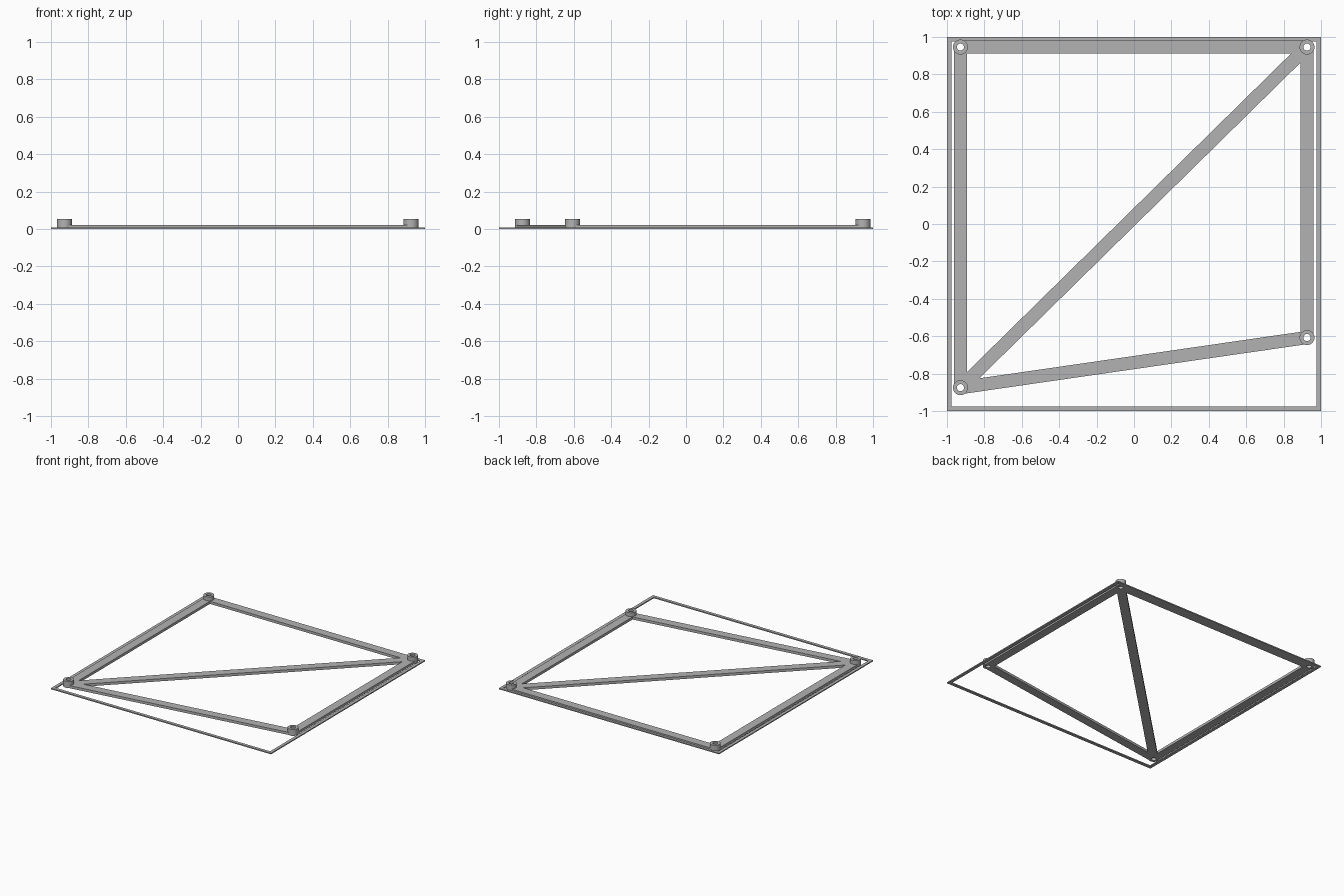
import bpy, bmesh
from math import cos, sin, pi
from mathutils import Vector

old = bpy.data.objects.get("Cube")
if old:
    bpy.data.objects.remove(old, do_unlink=True)

grey = bpy.data.materials.new("plain_grey")
grey.use_nodes = True
COLOUR = (0.45, 0.45, 0.45, 1)
grey.diffuse_color = COLOUR
grey.node_tree.nodes["Principled BSDF"].inputs["Base Color"].default_value = COLOUR

RAIL_W, RAIL_H = 0.07, 0.021
BOSS_R, HOLE_R, BOSS_H = 0.04, 0.019, 0.053


def finish(name, bm):
    bmesh.ops.recalc_face_normals(bm, faces=bm.faces)
    mesh = bpy.data.meshes.new(name)
    bm.to_mesh(mesh)
    bm.free()
    mesh.materials.append(grey)
    obj = bpy.data.objects.new(name, mesh)
    bpy.context.collection.objects.link(obj)
    return obj


def ring(name, outer, inner, height):
    """Closed solid between two matching outlines, from the ground up."""
    bm = bmesh.new()
    loops = [[bm.verts.new((x, y, z)) for x, y in pts]
             for pts, z in ((outer, 0), (outer, height), (inner, height), (inner, 0))]
    n = len(outer)
    for k in range(4):
        a, b = loops[k], loops[(k + 1) % 4]
        for i in range(n):
            j = (i + 1) % n
            bm.faces.new((a[i], a[j], b[j], b[i]))
    return finish(name, bm)


def circle(centre, radius, n=40):
    return [(centre.x + radius * cos(2 * pi * i / n),
             centre.y + radius * sin(2 * pi * i / n)) for i in range(n)]


def square(s):
    return [(-s, -s), (s, -s), (s, s), (-s, s)]


def rail(name, a, b):
    """Flat bar between two bosses, stopping short of their holes."""
    d = (b - a).normalized()
    side = Vector((-d.y, d.x)) * RAIL_W / 2
    a, b = a + d * 0.02, b - d * 0.02
    bm = bmesh.new()
    base = bm.faces.new([bm.verts.new((p.x, p.y, 0))
                         for p in (a - side, b - side, b + side, a + side)])
    ext = bmesh.ops.extrude_face_region(bm, geom=[base], use_keep_orig=True)
    top = [g for g in ext["geom"] if isinstance(g, bmesh.types.BMVert)]
    bmesh.ops.translate(bm, verts=top, vec=(0, 0, RAIL_H))
    return finish(name, bm)


# Thin square outline
ring("outer_frame", square(1), square(0.975), 0.009)

# Hollow corner bosses
corners = {
    "front_right": Vector((-0.928, -0.875)),
    "front_left": Vector((0.925, -0.607)),
    "back_left": Vector((0.925, 0.946)),
    "back_right": Vector((-0.928, 0.946)),
}
for label, c in corners.items():
    boss = ring(label + "_boss", circle(c, BOSS_R), circle(c, HOLE_R), BOSS_H)
    bpy.ops.object.select_all(action="DESELECT")
    boss.select_set(True)
    bpy.context.view_layer.objects.active = boss
    bpy.ops.object.shade_smooth_by_angle()

# Rails joining the bosses, with one diagonal brace
for name, a, b in (
    ("front_rail", "front_right", "front_left"),
    ("left_rail", "front_left", "back_left"),
    ("back_rail", "back_left", "back_right"),
    ("right_rail", "back_right", "front_right"),
    ("diagonal_brace", "front_right", "back_left"),
):
    rail(name, corners[a], corners[b])
